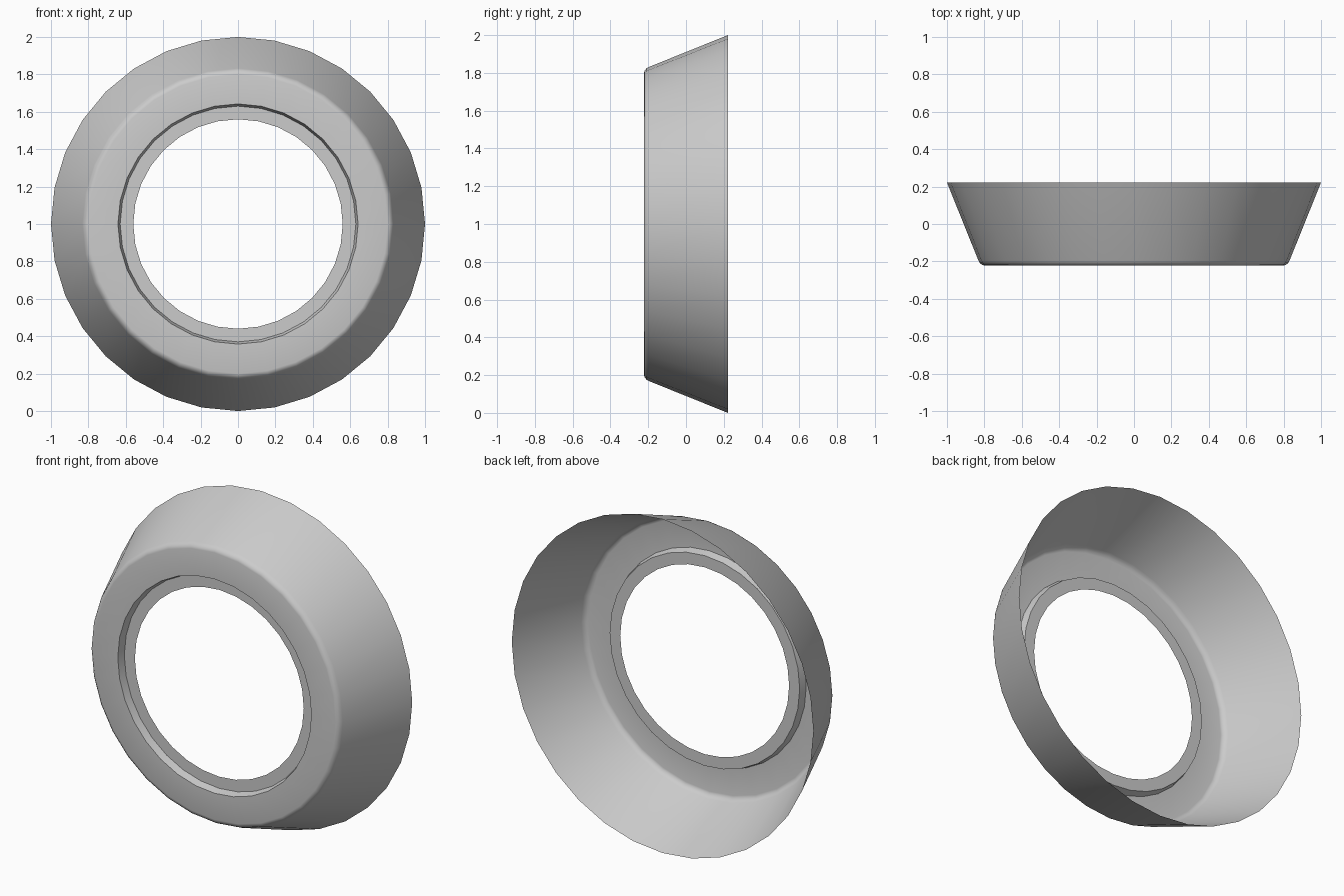
import bpy, bmesh, math

if "Cube" in bpy.data.objects:
    bpy.data.objects.remove(bpy.data.objects["Cube"])

SIDES = 32
# (radius, y) from open back rim, over the rounded front lip, into the recessed flange
PROFILE = [(1.0, 0.222), (0.832, -0.195), (0.825, -0.208), (0.812, -0.219),
           (0.80, -0.222), (0.642, -0.222), (0.63, -0.177), (0.56, -0.177)]


def revolve(name, profile, sides, centre_z):
    """Spin a profile around the y axis into an open shell."""
    bm = bmesh.new()
    rings = []
    for r, y in profile:
        rings.append([bm.verts.new((r * math.sin(2 * math.pi * j / sides), y,
                                    centre_z + r * math.cos(2 * math.pi * j / sides)))
                      for j in range(sides)])
    for a, b in zip(rings, rings[1:]):
        for j in range(sides):
            k = (j + 1) % sides
            bm.faces.new((a[j], b[j], b[k], a[k]))
    mesh = bpy.data.meshes.new(name)
    bm.to_mesh(mesh)
    bm.free()
    obj = bpy.data.objects.new(name, mesh)
    bpy.context.collection.objects.link(obj)
    return obj


# flared ring shell
ring = revolve("flared_ring", PROFILE, SIDES, 1.0)
bpy.context.view_layer.objects.active = ring
ring.select_set(True)
bpy.ops.object.shade_smooth_by_angle(angle=math.radians(35))
